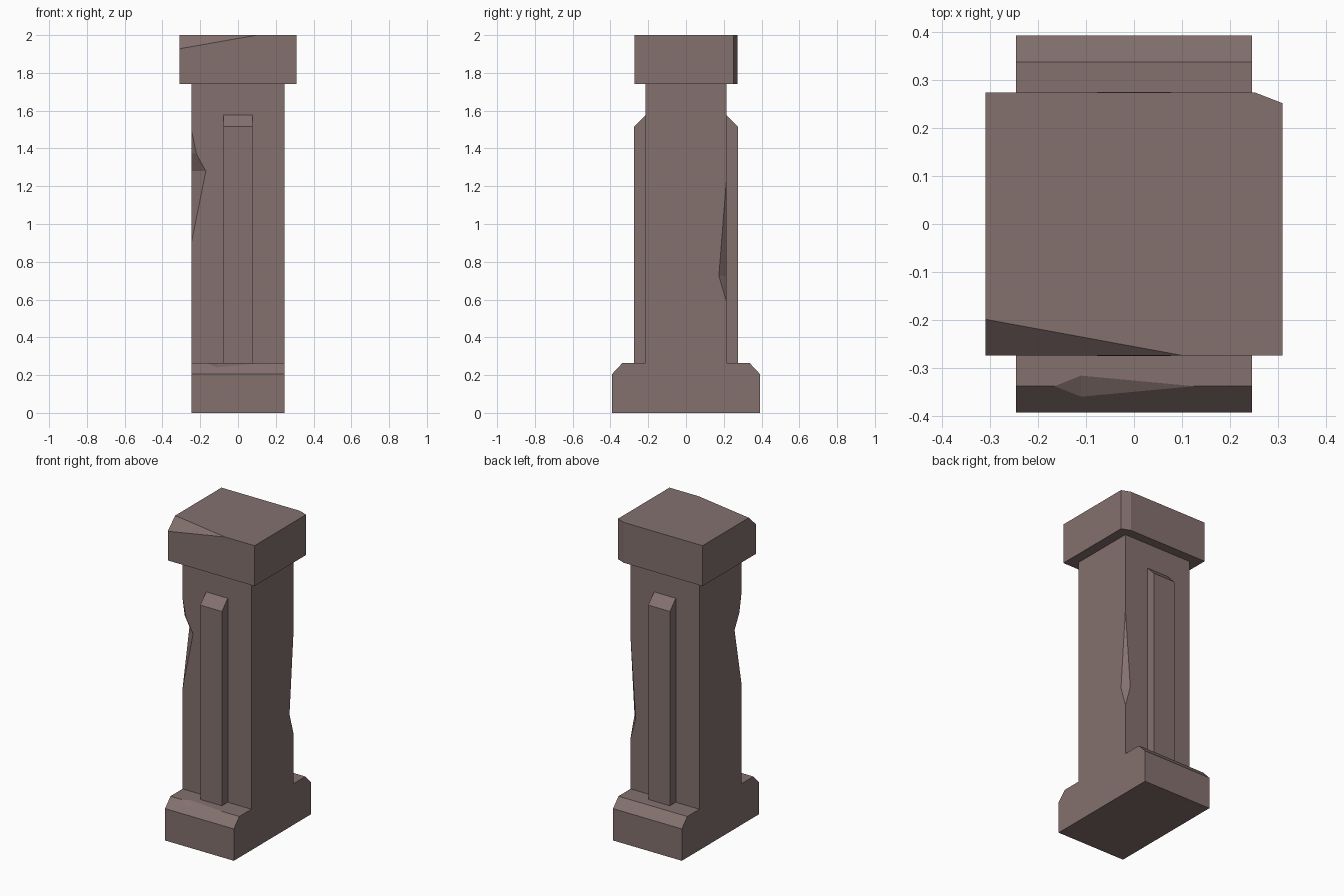
import bpy, bmesh
from mathutils import Vector

if "Cube" in bpy.data.objects:
    bpy.data.objects.remove(bpy.data.objects["Cube"])

stone = bpy.data.materials.new("worn brown stone")
stone.diffuse_color = (0.23, 0.165, 0.158, 1)
stone.use_nodes = True
stone.node_tree.nodes["Principled BSDF"].inputs["Base Color"].default_value = stone.diffuse_color


def add_object(name, bm):
    bmesh.ops.recalc_face_normals(bm, faces=bm.faces)
    me = bpy.data.meshes.new(name)
    bm.to_mesh(me)
    bm.free()
    me.materials.append(stone)
    ob = bpy.data.objects.new(name, me)
    bpy.context.scene.collection.objects.link(ob)
    return ob


def prism(name, points, depth):
    """Close a polygon and extrude it along depth."""
    bm = bmesh.new()
    face = bm.faces.new([bm.verts.new(p) for p in points])
    res = bmesh.ops.extrude_face_region(bm, geom=[face], use_keep_orig=True)
    verts = [g for g in res["geom"] if isinstance(g, bmesh.types.BMVert)]
    bmesh.ops.translate(bm, verts=verts, vec=depth)
    return add_object(name, bm)


def chip(ob, points, ridge):
    """Cut a four-point chip, enlarged outwards about its first (ridge) points."""
    pts = [Vector(p) for p in points]
    pivot = sum(pts[:ridge], Vector()) / ridge
    bm = bmesh.new()
    for p in pts:
        bm.verts.new(pivot + (p - pivot) * 2)
    bmesh.ops.convex_hull(bm, input=bm.verts)
    cutter = add_object("chip_cutter", bm)
    cutter.hide_render = True
    mod = ob.modifiers.new("chip", 'BOOLEAN')
    mod.operation, mod.solver, mod.object = 'DIFFERENCE', 'EXACT', cutter
    bpy.context.view_layer.update()
    dg = bpy.context.evaluated_depsgraph_get()
    me = bpy.data.meshes.new_from_object(ob.evaluated_get(dg))
    ob.modifiers.clear()
    ob.data = me
    bpy.data.objects.remove(cutter)


W, D = 0.245, 0.214

# Base block with chamfered front and back top edges
base = prism("base", [(-W, y, z) for y, z in
             [(-.392, 0), (.392, 0), (.392, .205), (.337, .264), (-.337, .264), (-.392, .205)]],
             (2 * W, 0, 0))
chip(base, [(-.11, -.315, .264), (-.11, -.358, .241),
            (-.165, -.337, .264), (.125, -.337, .264)], 2)

# Shaft with two broken corners
shaft = prism("shaft", [(-W, -D, .264), (W, -D, .264), (W, D, .264), (-W, D, .264)],
              (0, 0, 1.476))
for sx, sy, dx, dy, z, low, high in [(-1, -1, .075, .07, 1.28, .91, 1.415),
                                     (-1, -1, .044, .038, 1.28, 1.2, 1.49),
                                     (1, 1, .037, .04, .725, .59, 1.235)]:
    x, y = sx * W, sy * D
    chip(shaft, [(x - sx * dx, y, z), (x, y - sy * dy, z), (x, y, low), (x, y, high)], 2)

# Raised ribs with sloped tops, front and back
for name, s in (("front_rib", -1), ("back_rib", 1)):
    prism(name, [(-.077, s * y, z) for y, z in
                 [(.2, .264), (.274, .264), (.274, 1.515), (D, 1.577), (.2, 1.577)]],
          (.154, 0, 0))

# Cap slab with a clipped back corner and a broken front corner
C, E = .309, .273
cap = prism("cap", [(-C, -E, 1.74), (C, -E, 1.74), (C, .251, 1.74), (.252, E, 1.74), (-C, E, 1.74)],
            (0, 0, .26))
chip(cap, [(-C, -E, 1.928), (.1, -E, 2), (-C, -.198, 2), (-C, -E, 2)], 3)
